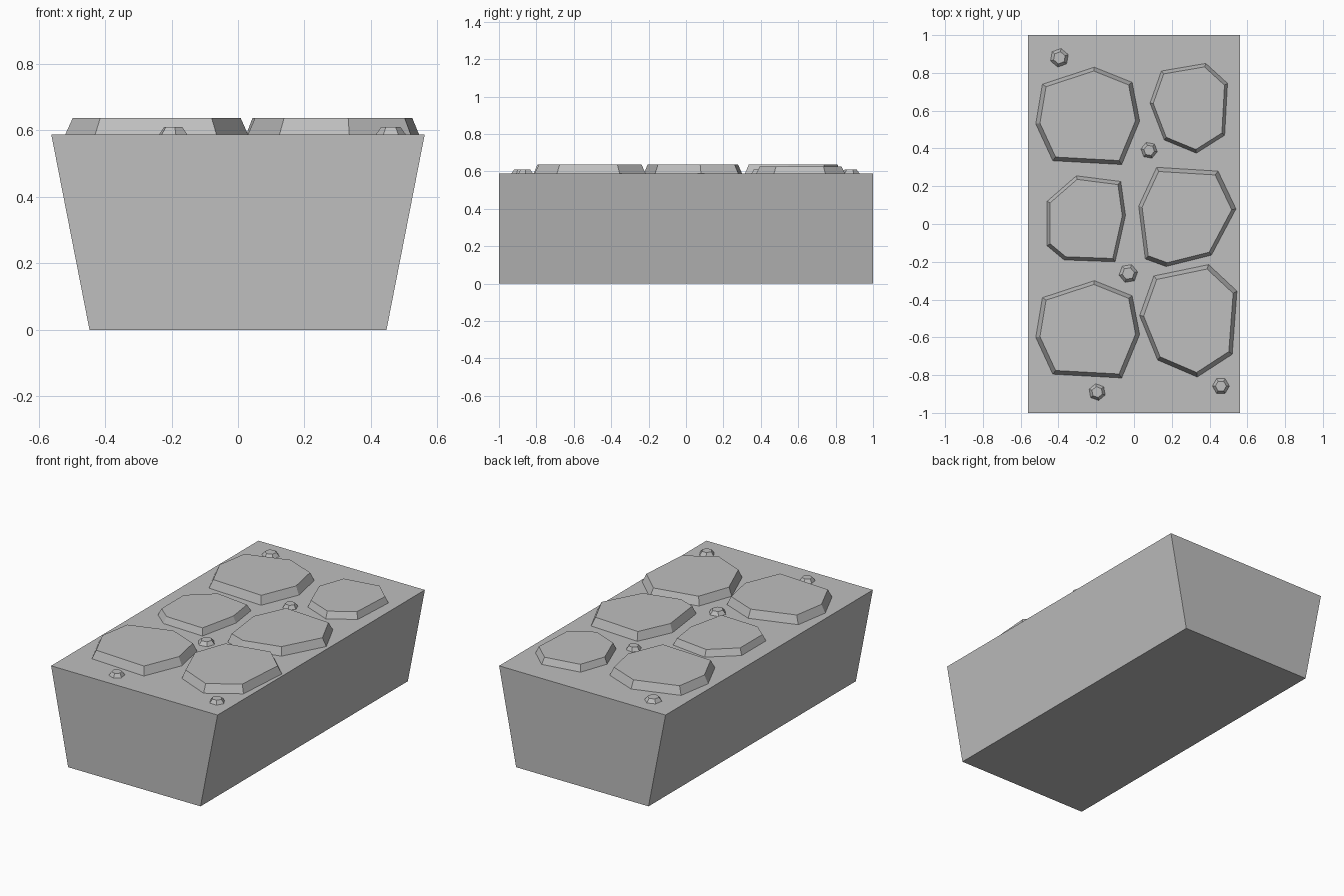
import bpy
from math import cos, sin, radians

cube = bpy.data.objects.get("Cube")
if cube:
    bpy.data.objects.remove(cube, do_unlink=True)

grey = bpy.data.materials.new("stone grey")
grey.use_nodes = True
grey.diffuse_color = (0.52, 0.52, 0.52, 1)
grey.node_tree.nodes["Principled BSDF"].inputs["Base Color"].default_value = (0.52, 0.52, 0.52, 1)

TOP = 0.588


def loft(name, low, high, z0, z1, closed_base):
    """Flat-faced solid between two outlines with equal point counts."""
    n = len(low)
    verts = [(x, y, z0) for x, y in low] + [(x, y, z1) for x, y in high]
    faces = [(i, (i + 1) % n, n + (i + 1) % n, n + i) for i in range(n)]
    faces.append(tuple(range(n, 2 * n)))
    if closed_base:
        faces.append(tuple(reversed(range(n))))
    mesh = bpy.data.meshes.new(name)
    mesh.from_pydata(verts, [], faces)
    mesh.materials.append(grey)
    obj = bpy.data.objects.new(name, mesh)
    bpy.context.collection.objects.link(obj)
    return obj


def shrink(points, factor):
    cx = sum(p[0] for p in points) / len(points)
    cy = sum(p[1] for p in points) / len(points)
    return [(cx + (x - cx) * factor, cy + (y - cy) * factor) for x, y in points]


def rectangle(w, d):
    return [(-w, -d), (w, -d), (w, d), (-w, d)]


# Block with sides leaning outwards
loft("base_block", rectangle(0.447, 1), rectangle(0.562, 1), 0, TOP, True)

# Bevelled paving stones, outlines listed clockwise
round_stone = [(-.21, .83), (-.01, .75), (.03, .545), (-.065, .315),
               (-.43, .335), (-.52, .53), (-.485, .74)]
stones = {
    "back_right_stone": (round_stone, 0.049),
    "front_right_stone": ([(x, y - 1.13) for x, y in round_stone], 0.049),
    "back_left_stone": ([(.38, .85), (.495, .745), (.48, .47), (.33, .375),
                         (.16, .445), (.085, .64), (.145, .81)], 0.039),
    "middle_right_stone": ([(-.305, .255), (-.07, .225), (-.045, .045), (-.1, -.2),
                            (-.37, -.19), (-.46, -.115), (-.46, .12)], 0.039),
    "middle_left_stone": ([(.12, .3), (.445, .28), (.54, .08), (.41, -.165),
                           (.17, -.225), (.06, -.185), (.025, .095)], 0.049),
    "front_left_stone": ([(.395, -.215), (.545, -.355), (.52, -.69), (.335, -.81),
                          (.125, -.72), (.03, -.485), (.105, -.275)], 0.049),
}
for name, (outline, height) in stones.items():
    outline = outline[::-1]
    loft(name, outline, shrink(outline, 0.92), TOP, TOP + height, False)

# Small pebbles between the stones: x, y, radius, turn
pebbles = [(-.395, .88, .05, 20), (.08, .39, .044, 50), (-.03, -.262, .05, 10),
           (-.195, -.89, .045, 40), (.46, -.858, .045, 0)]
for i, (px, py, r, turn) in enumerate(pebbles):
    ring = [(px + r * cos(radians(turn + 60 * k)), py + r * sin(radians(turn + 60 * k)))
            for k in range(6)]
    loft(f"pebble_{i + 1}", ring, shrink(ring, 0.65), TOP, TOP + 0.022, False)
